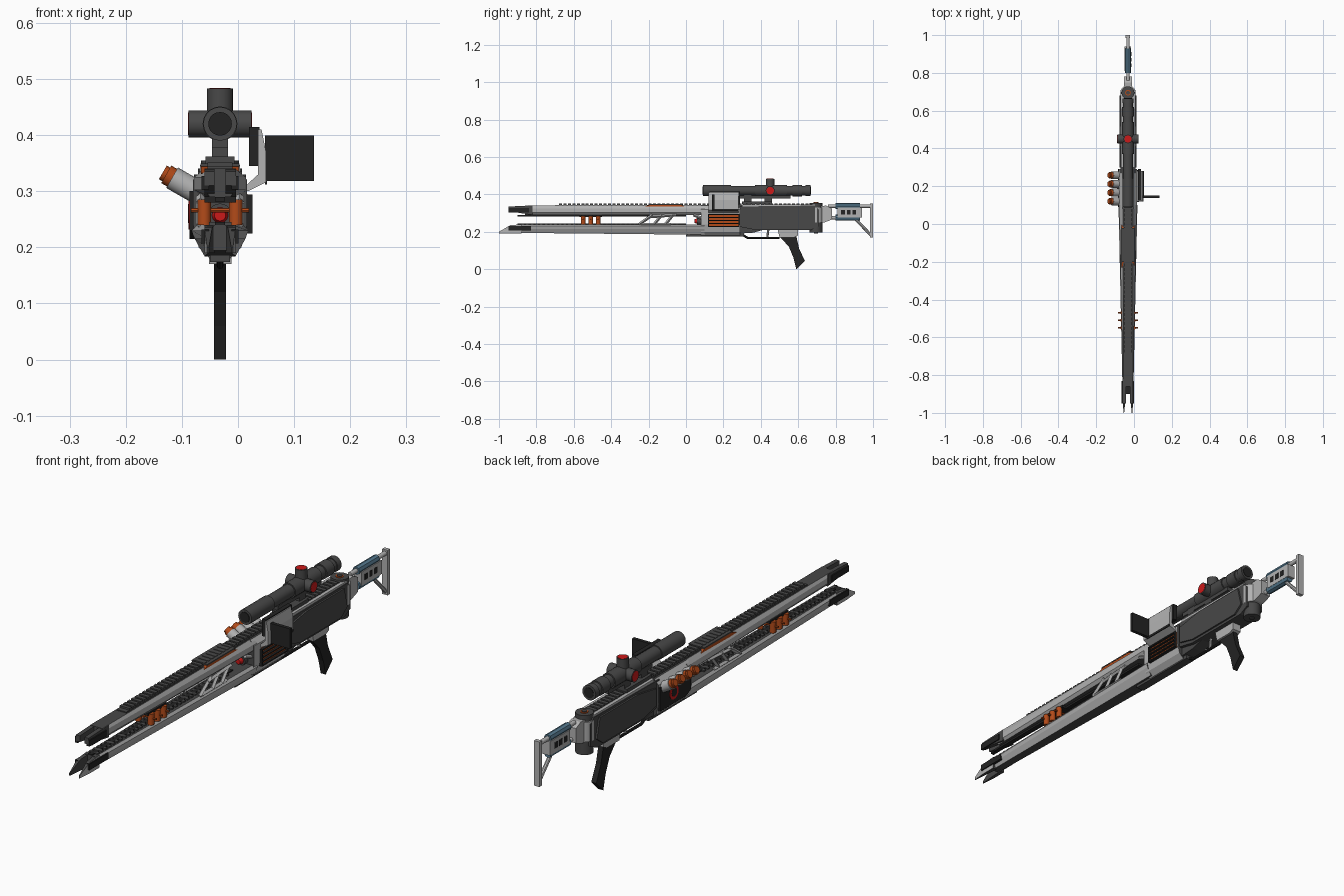
import bpy, bmesh, math
from mathutils import Matrix, Vector

if "Cube" in bpy.data.objects:
    bpy.data.objects.remove(bpy.data.objects["Cube"], do_unlink=True)

CENTRE = -.032  # sideways position of the centre plane
RAIL_TOP, GAP_TOP, GAP_LOW, KEEL = .34, .29, .24, .19  # main heights
SIGHT, KNOB = .42, .45  # height of the scope axis, position of its knobs
STOCK_TOP, STOCK_LOW = .337, .275  # heights of the stock tubes

def material(name, red, green, blue):
    mat = bpy.data.materials.new(name)
    mat.use_nodes = True
    mat.diffuse_color = (red, green, blue, 1)
    mat.node_tree.nodes["Principled BSDF"].inputs["Base Color"].default_value = mat.diffuse_color
    return mat

LIGHT = material("light grey", .45, .45, .45)
DARK = material("dark grey", .065, .065, .065)
BLACK = material("black", .017, .017, .017)
ORANGE = material("orange", .45, .07, .01)
RED = material("red", .6, .01, .01)
BLUE = material("steel blue", .09, .19, .27)

def finish(name, bm, *mats, rule=None, smooth=False, pair=False, copies=1, step=(0, 0, 0)):
    """Make the object; pair mirrors it sideways, copies and step repeat it."""
    bmesh.ops.recalc_face_normals(bm, faces=bm.faces[:])
    if rule:
        for face in bm.faces:
            face.material_index = int(rule(face.normal))
    mesh = bpy.data.meshes.new(name)
    bm.to_mesh(mesh)
    bm.free()
    for mat in mats:
        mesh.materials.append(mat)
    obj = bpy.data.objects.new(name, mesh)
    obj.location.x = CENTRE
    bpy.context.collection.objects.link(obj)
    if smooth:
        bpy.ops.object.select_all(action="DESELECT")
        obj.select_set(True)
        bpy.context.view_layer.objects.active = obj
        bpy.ops.object.shade_smooth_by_angle(angle=math.radians(35))
    if copies > 1:
        array = obj.modifiers.new("repeat", "ARRAY")
        array.count = copies
        array.use_relative_offset = False
        array.use_constant_offset = True
        array.constant_offset_displace = step
    if pair:
        obj.modifiers.new("mirror", "MIRROR")

def mid(half):
    return (-half, half)

def box(name, mat, x, y, z, **options):
    bm = bmesh.new()
    low, high = (Vector(corner) for corner in zip(x, y, z))
    place = Matrix.Translation((low + high) / 2) @ Matrix.Diagonal((*(high - low), 1))
    bmesh.ops.create_cube(bm, size=1, matrix=place)
    finish(name, bm, mat, **options)

def rod(name, mat, start, end, radius, sides=20, end_radius=None, **options):
    bm = bmesh.new()
    start, end = Vector(start), Vector(end)
    turn = (end - start).to_track_quat("Z", "Y").to_matrix().to_4x4()
    bmesh.ops.create_cone(bm, cap_ends=True, segments=sides, radius1=radius,
                          radius2=radius if end_radius is None else end_radius,
                          depth=(end - start).length,
                          matrix=Matrix.Translation((start + end) / 2) @ turn)
    finish(name, bm, mat, smooth=sides > 6, **options)

def loft(name, mats, rings, **options):
    bm = bmesh.new()
    loops = [[bm.verts.new(point) for point in ring] for ring in rings]
    for a, b in zip(loops, loops[1:]):
        for i in range(len(a)):
            bm.faces.new((a[i - 1], a[i], b[i], b[i - 1]))
    bm.faces.new(loops[0])
    bm.faces.new(loops[-1])
    finish(name, bm, *mats, **options)

def hull(name, outline, stations):
    """Symmetric body, light flanks; outline(y) gives (half width, height) downwards."""
    rings = []
    for y in stations:
        side = outline(y)
        rings.append([(w, y, z) for w, z in side] + [(-w, y, z) for w, z in reversed(side)])
    loft(name, [LIGHT, DARK], rings, rule=lambda normal: max(abs(normal.z), abs(normal.y)) > .85)

def prism(name, mat, x, points, **options):
    """Side outline of (y, z) extruded across the width."""
    loft(name, [mat], [[(side, y, z) for y, z in points] for side in x], **options)

# Rails: the flanks widen steadily towards the receiver
def upper_outline(y):
    w = .044 + .02 * y
    return [(.027, RAIL_TOP), (w, RAIL_TOP - .015), (w, GAP_TOP + .012), (w * .7, GAP_TOP)]

def lower_outline(y):
    w = .048 + .022 * y
    return [(w * .8, GAP_LOW), (w, GAP_LOW - .01), (w * .9, GAP_LOW - .025), (w * .55, KEEL - .01 * (y + .5))]

def receiver_outline(y):
    return [(.03, RAIL_TOP), (.048, .32), (.048, GAP_LOW), (.038, .2), (.018, .18)]

hull("upper_rail", upper_outline, (-.86, .1))
hull("lower_rail", lower_outline, (-.9, .1))
hull("front_receiver", receiver_outline, (.08, .29))
box("belly_strip", DARK, mid(.018), (0, .31), (.174, KEEL))

# Forked muzzle tips
prism("upper_muzzle_fork", DARK, (.01, .028),
      [(-.95, .335), (-.82, RAIL_TOP), (-.82, GAP_TOP), (-.95, .31)], pair=True)
loft("lower_muzzle_fork", [LIGHT, DARK],
     [[(inner, y, KEEL), (outer, y, KEEL), (outer, y, top), (inner, y, top)]
      for y, inner, outer, top in ((-1, .02, .023, .2), (-.94, .014, .028, .235), (-.88, .01, .028, GAP_LOW))],
     rule=lambda normal: normal.x < .5, pair=True)
box("upper_muzzle_clamp", BLACK, (.02, .033), (-.95, -.84), (.303, .327), pair=True)
box("lower_muzzle_clamp", BLACK, (.02, .033), (-.95, -.83), (.207, .232), pair=True)

# Accelerator strips facing each other across the gap
box("upper_accelerator", BLACK, mid(.009), (-.9, 0), (.282, GAP_TOP))
box("lower_accelerator", BLACK, mid(.009), (-.9, 0), (GAP_LOW, .245))
box("lower_teeth", DARK, mid(.02), (-.88, -.866), (.23, .245), copies=34, step=(0, .025, 0))

# Top sight rail, with orange inlays tucked under its cover
box("sight_rail", DARK, mid(.022), (-.7, .68), (.33, .344))
box("sight_rail_teeth", DARK, mid(.022), (-.68, -.664), (RAIL_TOP, .351), copies=56, step=(0, .024, 0))
prism("rail_inlay", ORANGE, (.02, .034),
      [(-.23, .332), (-.19, .345), (-.03, .345), (0, .332), (-.1, .326)], pair=True)
box("inlay_cover", DARK, mid(.035), (-.2, -.02), (.344, .349))

# Orange coils and cross pins between the rails
box("coil_cap", BLACK, mid(.028), (-.57, -.45), (.28, GAP_TOP))
rod("coils", ORANGE, (.028, -.55, GAP_LOW), (.028, -.55, .285), radius=.012,
    pair=True, copies=3, step=(0, .04, 0))
rod("coil_pins", ORANGE, (-.052, -.55, .266), (.052, -.55, .266), radius=.004, sides=8,
    copies=3, step=(0, .04, 0))

# Open truss ahead of the receiver
def strut(name, y_low, y_high, z_low=GAP_LOW, z_high=GAP_TOP):
    rod(name, LIGHT, (.035, y_low, z_low), (.035, y_high, z_high), radius=.008, sides=4, pair=True)

strut("truss_front_strut", -.25, -.18)
strut("truss_middle_strut", -.17, -.13)
strut("truss_rear_strut", -.11, -.07)
strut("truss_upper_beam", -.2, -.05, z_low=.28)
strut("truss_lower_beam", -.24, -.08, z_high=GAP_LOW)
strut("truss_root", .09, .04, z_low=.27)

# Emitter deep in the throat
rod("emitter_tip", RED, (0, .045, .257), (0, .07, .257), radius=.01, end_radius=.017)
rod("emitter_collar", DARK, (0, .06, .257), (0, .09, .257), radius=.021)

# Rear receiver
prism("rear_receiver", DARK, mid(.039),
      [(.27, .335), (.69, RAIL_TOP), (.71, .32), (.71, .23), (.67, .21), (.37, .21), (.27, .23)])
prism("receiver_side_plate", DARK, (.038, .046),
      [(.3, .31), (.42, .33), (.66, .33), (.68, .25), (.64, .22), (.38, .22), (.3, .24)], pair=True)
box("receiver_top_trim", LIGHT, (.022, .036), (.3, .69), (.333, .347), pair=True)

# Right panel with a plain ring marker
prism("right_panel", BLACK, (-.054, -.045), [(.09, .3), (.29, .31), (.29, .215), (.12, .215), (.09, .23)])
rod("ring_marker", RED, (-.05, .2, .26), (-.056, .2, .26), radius=.028)
rod("ring_marker_centre", BLACK, (-.05, .2, .26), (-.057, .2, .26), radius=.017)

# Left vents: black louvres standing over an orange plate
box("vent_plate", ORANGE, (.045, .049), (.12, .285), (.227, .295))
box("vent_louvres", BLACK, (.045, .058), (.12, .285), (.225, .23), copies=5, step=(0, 0, .016))
box("vent_ends", BLACK, (.045, .058), (.117, .122), (.225, .294), copies=2, step=(0, .163, 0))

# Left bracket and display screen
bracket = [(.035, .3), (.05, .3), (.082, .316), (.082, .37), (.074, .41), (.068, .41), (.068, .33)]
loft("display_bracket", [LIGHT], [[(x, y, z) for x, z in bracket] for y in (.12, .28)])
box("bracket_backing", BLACK, (.052, .07), (.125, .29), (.345, .414))
box("bracket_trim", BLACK, (.08, .084), (.14, .28), (.312, .322))
box("display_screen", BLACK, (.08, .167), (.138, .152), (.318, .399))

# Four slanted canisters on the right
def canister_part(name, mat, start, end, radius):
    direction = Vector((-.87, 0, .5))
    root = Vector((-.035, .12, .295))
    rod(name, mat, root + direction * start, root + direction * end, radius,
        copies=4, step=(0, .046, 0))

canister_part("canisters", LIGHT, 0, .058, radius=.021)
canister_part("canister_caps", ORANGE, .058, .07, radius=.018)
canister_part("canister_ends", ORANGE, .07, .077, radius=.014)

# Scope, made of coaxial rings
def scope_part(name, y_front, y_back, radius, mat=DARK, **options):
    rod(name, mat, (0, y_front, SIGHT), (0, y_back, SIGHT), radius, **options)

scope_part("scope_tube", .1, .66, radius=.026)
scope_part("scope_front_bell", .09, .24, radius=.03)
scope_part("scope_turret", .37, .54, radius=.031)
scope_part("scope_focus_ring", .57, .62, radius=.031)
scope_part("scope_eyepiece", .64, .665, radius=.03)
scope_part("scope_lenses", .087, .667, radius=.021, mat=BLACK)
rod("scope_top_knob", DARK, (0, KNOB, SIGHT), (0, KNOB, .483), radius=.023)
rod("scope_top_cap", RED, (0, KNOB, SIGHT), (0, KNOB, .484), radius=.019)
rod("scope_side_knobs", DARK, (-.056, KNOB, SIGHT), (.056, KNOB, SIGHT), radius=.024)
rod("scope_side_caps", RED, (-.057, KNOB, SIGHT), (.057, KNOB, SIGHT), radius=.02)
box("scope_mount_bar", DARK, mid(.014), (.28, .56), (.378, .395))
box("scope_mount_base", DARK, mid(.026), (.3, .46), (.348, .362))
box("scope_mount_legs", DARK, mid(.014), (.31, .35), (RAIL_TOP, .4), copies=2, step=(0, .11, 0))

# Grip and trigger group
prism("grip", BLACK, mid(.011),
      [(.5, .175), (.59, .175), (.605, .11), (.635, .045), (.59, 0), (.575, .06), (.55, .12)])
prism("grip_mount", LIGHT, mid(.02), [(.49, .212), (.6, .212), (.6, .18), (.58, .17), (.5, .17)])
rod("trigger_guard_front", BLACK, (0, .29, KEEL), (0, .33, .167), radius=.006, sides=8)
rod("trigger_guard_bar", BLACK, (0, .33, .167), (0, .5, .167), radius=.006, sides=8)
rod("trigger", LIGHT, (0, .44, .21), (0, .435, .172), radius=.006, sides=8)
prism("trigger_housing", DARK, mid(.025), [(.28, .23), (.42, .212), (.36, .195), (.28, KEEL)])

# Folding stock hinge
def hinge_part(name, mat, bottom, top, radius):
    rod(name, mat, (0, .695, bottom), (0, .695, top), radius)

hinge_part("hinge_barrel", DARK, .195, .355, radius=.034)
hinge_part("hinge_collar", LIGHT, .25, .33, radius=.04)
hinge_part("hinge_pin_ring", ORANGE, .3, .357, radius=.015)
hinge_part("hinge_pin", DARK, .192, .36, radius=.01)
prism("hinge_arm", LIGHT, mid(.022), [(.7, .335), (.75, RAIL_TOP), (.78, .325), (.78, .265), (.74, .25), (.7, .25)])

# Stock tubes, padded sleeves and skeleton butt
for level, height, tube_end in (("upper", STOCK_TOP, .99), ("lower", STOCK_LOW, .92)):
    rod(level + "_stock_tube", LIGHT, (0, .76, height), (0, tube_end, height), radius=.009)
    rod(level + "_stock_sleeve", BLUE, (0, .8, height), (0, .93, height), radius=.016, sides=8)
box("stock_plate", LIGHT, mid(.017), (.81, .94), (STOCK_LOW, STOCK_TOP - .006))
box("stock_plate_slots", BLACK, mid(.018), (.83, .85), (.292, .316), copies=3, step=(0, .03, 0))
box("butt_plate", LIGHT, mid(.012), (.984, 1), (.17, .352))
rod("butt_brace", LIGHT, (0, .9, STOCK_LOW), (0, .99, .18), radius=.008, sides=8)
